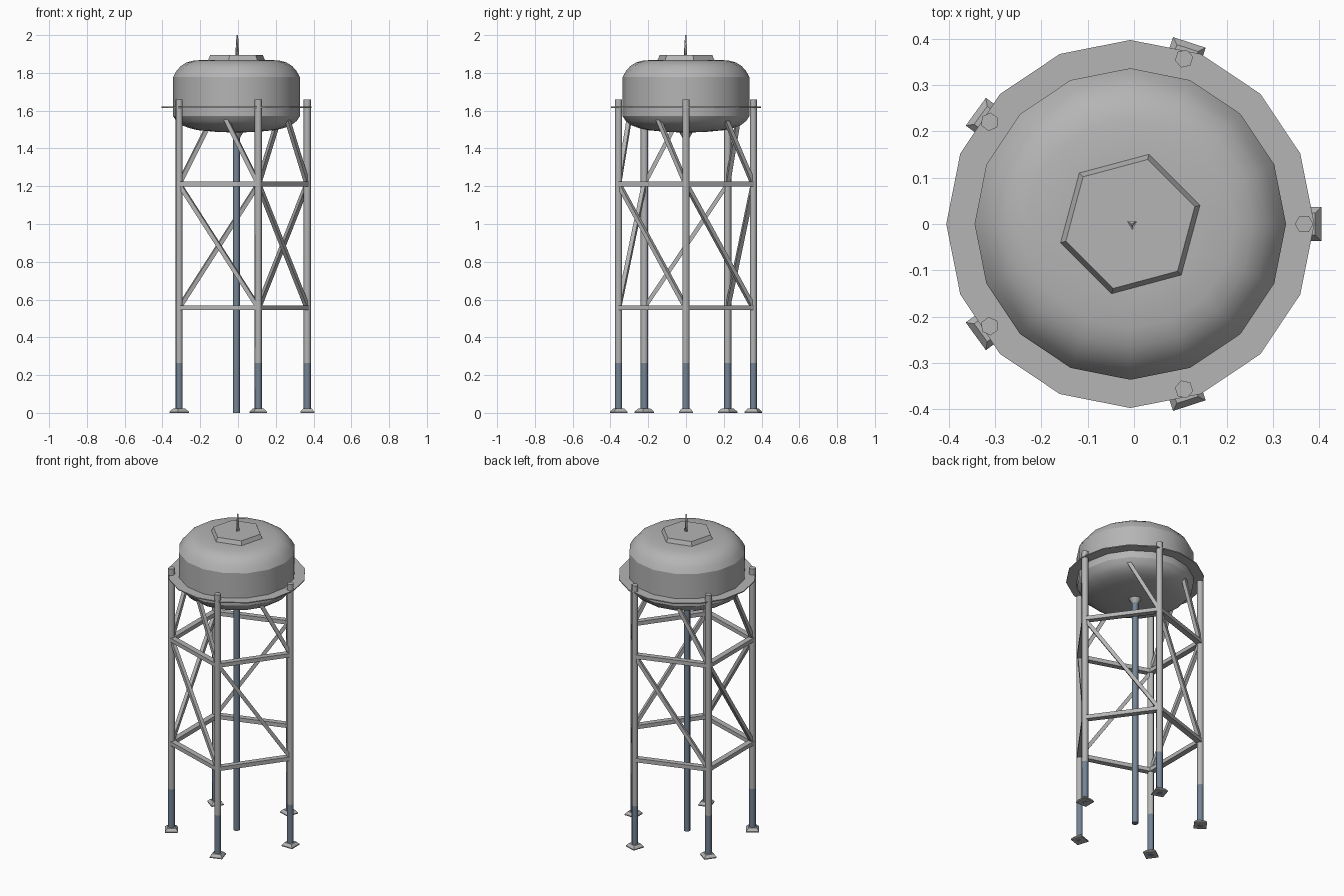
import bpy, bmesh, math
from mathutils import Vector, Matrix

if "Cube" in bpy.data.objects:
    bpy.data.objects.remove(bpy.data.objects["Cube"])

CX = -0.008          # tower axis
LEG_R = 0.375        # radius of the leg circle
N = 5


def mat(name, col):
    m = bpy.data.materials.new(name)
    m.diffuse_color = (*col, 1)
    m.use_nodes = True
    m.node_tree.nodes["Principled BSDF"].inputs["Base Color"].default_value = m.diffuse_color
    return m


GREY = mat("light_grey_steel", (0.46, 0.46, 0.46))
BLUE = mat("slate_blue", (0.175, 0.23, 0.30))


def finish(name, bm, mats, smooth=None):
    bmesh.ops.recalc_face_normals(bm, faces=bm.faces[:])
    me = bpy.data.meshes.new(name)
    bm.to_mesh(me)
    bm.free()
    for m in mats:
        me.materials.append(m)
    ob = bpy.data.objects.new(name, me)
    bpy.context.collection.objects.link(ob)
    if smooth:
        bpy.ops.object.select_all(action='DESELECT')
        ob.select_set(True)
        bpy.context.view_layer.objects.active = ob
        bpy.ops.object.shade_smooth_by_angle(angle=math.radians(smooth))
    return ob


def lathe(name, profile, sides, mats, centre=(CX, 0), rot=0.0, closed=False,
          smooth=None, rule=None):
    """Revolve (radius, z) points; open profiles are capped at both ends."""
    bm = bmesh.new()
    rings = []
    for r, z in profile:
        rings.append([bm.verts.new((centre[0] + r * math.cos(rot + math.tau * i / sides),
                                    centre[1] + r * math.sin(rot + math.tau * i / sides), z))
                      for i in range(sides)])
    pairs = list(zip(rings, rings[1:] + rings[:1])) if closed else list(zip(rings, rings[1:]))
    for a, b in pairs:
        for i in range(sides):
            j = (i + 1) % sides
            bm.faces.new((a[i], a[j], b[j], b[i]))
    if not closed:
        bm.faces.new(rings[0])
        bm.faces.new(rings[-1])
    if rule:
        for f in bm.faces:
            f.material_index = rule(f.calc_center_median())
    return finish(name, bm, mats, smooth)


def beam(name, a, b, width, height, m):
    """Rectangular bar from a to b: width lies flat, height stands up."""
    a, b = Vector(a), Vector(b)
    d = (b - a).normalized()
    side = d.cross(Vector((0, 0, 1))).normalized()
    up = side.cross(d)
    rot = Matrix((d, side, up)).transposed().to_4x4()
    bm = bmesh.new()
    bmesh.ops.create_cube(bm, size=1, matrix=Matrix.Translation((a + b) / 2) @ rot
                          @ Matrix.Diagonal(((b - a).length, width, height, 1)))
    return finish(name, bm, [m])


def leg_point(i, z):
    t = math.tau * i / N
    return Vector((CX + LEG_R * math.cos(t), LEG_R * math.sin(t), z))


# Tank body: dished bottom with outlet, straight wall with crisp rims, domed roof
lathe("tank", [(0.018, 1.455), (0.035, 1.485), (0.11, 1.488), (0.205, 1.497),
               (0.25, 1.508), (0.29, 1.523), (0.318, 1.545), (0.336, 1.572),
               (0.336, 1.777), (0.318, 1.81), (0.295, 1.836), (0.265, 1.855),
               (0.225, 1.866), (0.15, 1.869)], 16, [GREY], smooth=24)

# Walkway ring
lathe("walkway", [(0.325, 1.615), (0.397, 1.615), (0.397, 1.621), (0.325, 1.621)],
      16, [GREY], closed=True)

# Roof hatch and mast
lathe("roof_hatch", [(0.156, 1.862), (0.156, 1.868), (0.144, 1.894)], 6, [GREY],
      rot=math.radians(15))
lathe("mast", [(0.012, 1.89), (0.005, 2.0)], 3, [GREY], centre=(CX + 0.004, 0),
      rot=math.radians(30), smooth=130)

# Central water pipe
lathe("riser_pipe", [(0.019, 0), (0.019, 1.49)], 8, [BLUE], smooth=50)

for i in range(N):
    t = math.tau * i / N
    p = leg_point(i, 0)
    # Leg with painted lower end
    lathe(f"leg_{i}", [(0.020, 0), (0.020, 0.265), (0.020, 1.66)], 6, [GREY, BLUE],
          centre=p.xy, rot=t, smooth=65, rule=lambda c: 1 if c.z < 0.265 else 0)
    # Tapered foot
    q = math.sqrt(2)
    lathe(f"foot_{i}", [(0.037 * q, 0), (0.037 * q, 0.006), (0.024 * q, 0.022)], 4, [GREY],
          centre=p.xy, rot=t + math.pi / 4)
    # Horizontal ties
    for z, nm in ((0.557, "lower"), (1.212, "upper")):
        beam(f"{nm}_tie_{i}", leg_point(i, z), leg_point(i + 1, z), 0.034, 0.025, GREY)
    # Diagonal brace and upper strut into the tank
    beam(f"brace_{i}", leg_point(i, 1.212), leg_point(i + 1, 0.557), 0.022, 0.022, GREY)
    top = (leg_point(i, 1.63) + leg_point(i + 1, 1.63)) / 2
    beam(f"tank_strut_{i}", leg_point(i + 1, 1.212), top, 0.022, 0.022, GREY)
